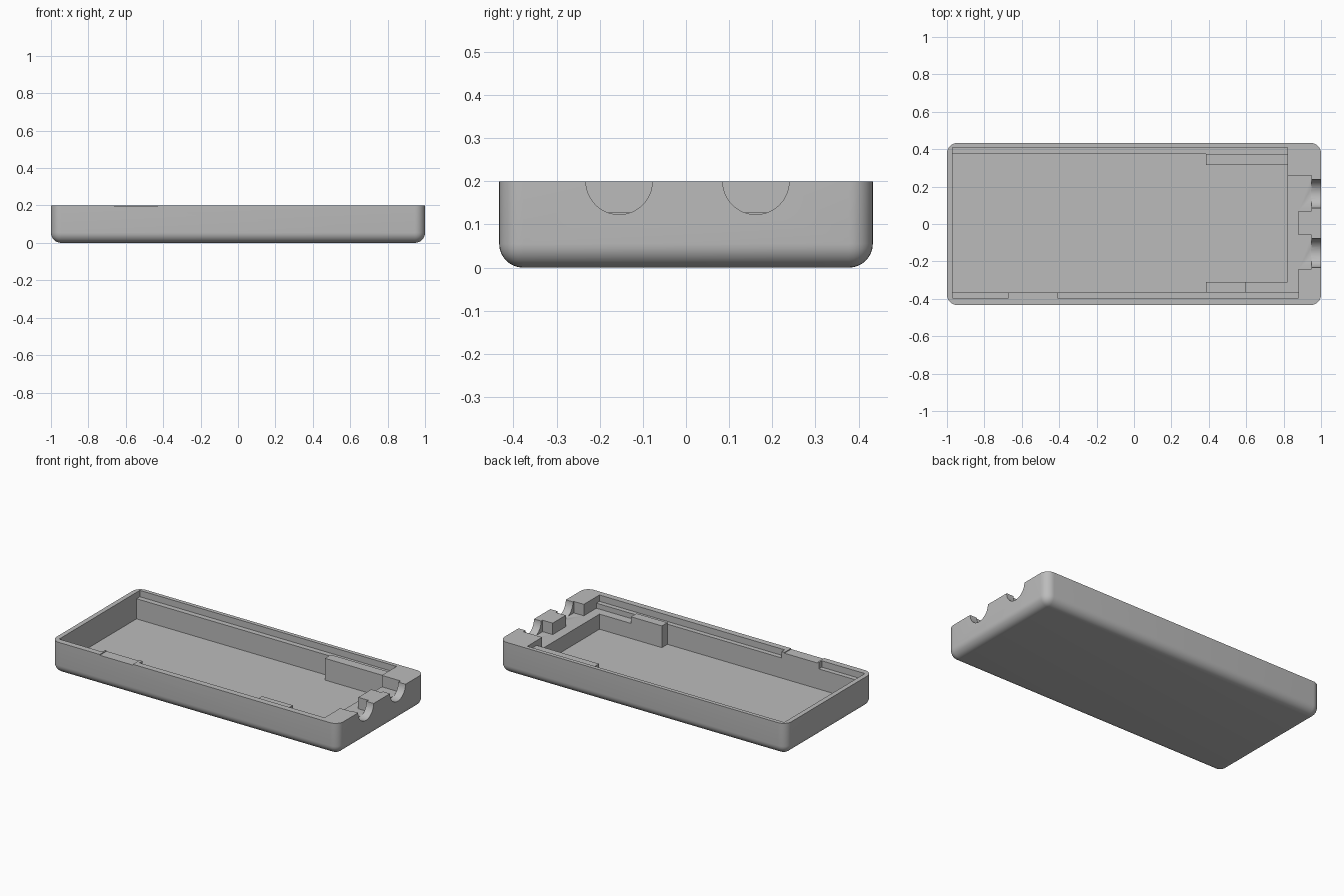
import bpy, bmesh, math
from mathutils import Matrix, Vector

if "Cube" in bpy.data.objects:
    bpy.data.objects.remove(bpy.data.objects["Cube"])

grey = bpy.data.materials.new("plain_grey")
grey.use_nodes = True
GREY = (0.5, 0.5, 0.5, 1)
grey.diffuse_color = GREY
grey.node_tree.nodes["Principled BSDF"].inputs["Base Color"].default_value = GREY

FLOOR, SHELF, SLOT, LEDGE, TOP, OVER = 0.033, 0.128, 0.16, 0.17, 0.2, 0.3


def add_object(name, bm):
    mesh = bpy.data.meshes.new(name)
    bm.to_mesh(mesh)
    bm.free()
    mesh.materials.append(grey)
    ob = bpy.data.objects.new(name, mesh)
    bpy.context.collection.objects.link(ob)
    return ob


def box_mesh(x, y, z):
    lo, hi = Vector((x[0], y[0], z[0])), Vector((x[1], y[1], z[1]))
    bm = bmesh.new()
    bmesh.ops.create_cube(bm, size=1, matrix=Matrix.Translation((lo + hi) / 2)
                          @ Matrix.Diagonal((*(hi - lo), 1)))
    return bm


def cut(body, cutter):
    cutter.hide_render = True
    mod = body.modifiers.new("cut", "BOOLEAN")
    mod.operation, mod.solver, mod.object = "DIFFERENCE", "EXACT", cutter
    bpy.context.view_layer.objects.active = body
    bpy.ops.object.modifier_apply(modifier=mod.name)
    bpy.data.objects.remove(cutter)


# Outer shell with rounded corners and underside
bm = box_mesh((-1, 1), (-0.433, 0.433), (0, TOP))
rounded = [e for e in bm.edges if min(v.co.z for v in e.verts) < 0.01]
bmesh.ops.bevel(bm, geom=rounded, offset=0.055, segments=8, profile=0.5,
                affect="EDGES", clamp_overlap=True)
tray = add_object("tray", bm)

# Main cavity, rim slots, port shelf pockets and thumb notch
pockets = [
    ((-0.97, 0.82), (-0.365, 0.375), FLOOR),
    ((-0.97, 0.82), (0.36, 0.408), SLOT),
    ((-0.97, -0.67), (-0.395, -0.35), SLOT),
    ((-0.41, 0.88), (-0.395, -0.365), SLOT),
    ((0.81, 0.88), (-0.365, 0.26), SHELF),
    ((0.87, 0.95), (0.07, 0.26), SHELF),
    ((0.87, 0.95), (-0.24, -0.06), SHELF),
    ((-0.66, -0.43), (-0.5, -0.35), TOP - 0.005),
]
for x, y, z in pockets:
    cut(tray, add_object("pocket_cutter", box_mesh(x, y, (z, OVER))))

# Half-round cable openings in the end wall
for y in (-0.155, 0.162):
    bm = bmesh.new()
    bmesh.ops.create_cone(bm, cap_ends=True, segments=48, radius1=0.077,
                          radius2=0.077, depth=0.15,
                          matrix=Matrix.Translation((1.02, y, TOP))
                          @ Matrix.Rotation(math.pi / 2, 4, "Y"))
    cut(tray, add_object("port_cutter", bm))

# Support blocks against the long walls
add_object("back_block", box_mesh((0.385, 0.82), (0.315, 0.375), (FLOOR, LEDGE)))
add_object("front_block", box_mesh((0.385, 0.6), (-0.365, -0.31), (FLOOR, LEDGE)))
add_object("front_low_block", box_mesh((0.6, 0.82), (-0.365, -0.31), (FLOOR, SHELF)))

# Smooth rounded edges, keep crisp corners
bpy.ops.object.select_all(action="DESELECT")
tray.select_set(True)
bpy.context.view_layer.objects.active = tray
bpy.ops.object.shade_smooth_by_angle(angle=math.radians(30))
